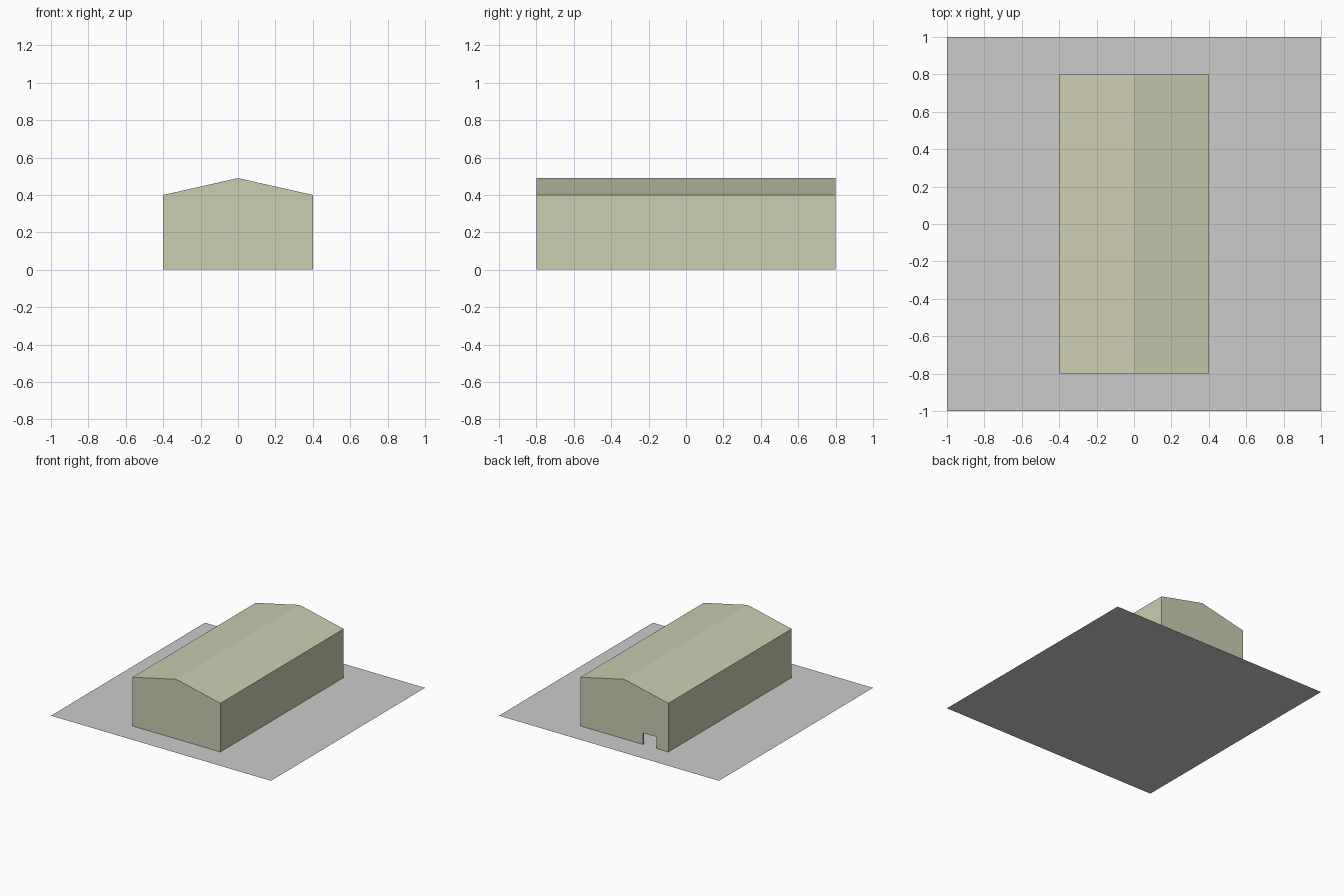
import bpy, bmesh

if "Cube" in bpy.data.objects:
    bpy.data.objects.remove(bpy.data.objects["Cube"])

W, L, EAVE, RIDGE, WALL = 0.4, 0.8, 0.4, 0.49, 0.015

def add_object(name, bm):
    mesh = bpy.data.meshes.new(name)
    bm.to_mesh(mesh)
    bm.free()
    obj = bpy.data.objects.new(name, mesh)
    bpy.context.collection.objects.link(obj)
    return obj

# Flat ground sheet
bm = bmesh.new()
bmesh.ops.create_grid(bm, x_segments=1, y_segments=1, size=1.0)
add_object("ground_plane", bm)

# Gabled shell, open underneath
bm = bmesh.new()
profile = [(-W, 0), (W, 0), (W, EAVE), (0, RIDGE), (-W, EAVE)]
front = bm.faces.new([bm.verts.new((x, -L, z)) for x, z in profile])
ext = bmesh.ops.extrude_face_region(bm, geom=[front], use_keep_orig=True)
bmesh.ops.translate(bm, vec=(0, 2 * L, 0),
                    verts=[g for g in ext["geom"] if isinstance(g, bmesh.types.BMVert)])
bmesh.ops.recalc_face_normals(bm, faces=bm.faces)
floor = [f for f in bm.faces if all(v.co.z < 0.001 for v in f.verts)]
bmesh.ops.delete(bm, geom=floor, context="FACES")
hall = add_object("barn_shell", bm)

mat = bpy.data.materials.new("pale_olive")
mat.diffuse_color = (0.60, 0.61, 0.43, 1)
mat.use_nodes = True
mat.node_tree.nodes["Principled BSDF"].inputs["Base Color"].default_value = mat.diffuse_color
hall.data.materials.append(mat)

solid = hall.modifiers.new("wall_thickness", "SOLIDIFY")
solid.thickness = WALL
solid.offset = -1
solid.use_even_offset = True

# Small doorway in the back wall
bm = bmesh.new()
bmesh.ops.create_cube(bm, size=1.0)
bmesh.ops.scale(bm, vec=(0.12, 0.1, 0.2), verts=bm.verts)
bmesh.ops.translate(bm, vec=(-0.23, L, -0.005), verts=bm.verts)
cutter = add_object("doorway_cutter", bm)
cutter.hide_render = True
cutter.hide_viewport = True
cut = hall.modifiers.new("doorway", "BOOLEAN")
cut.operation = "DIFFERENCE"
cut.solver = "EXACT"
cut.object = cutter
